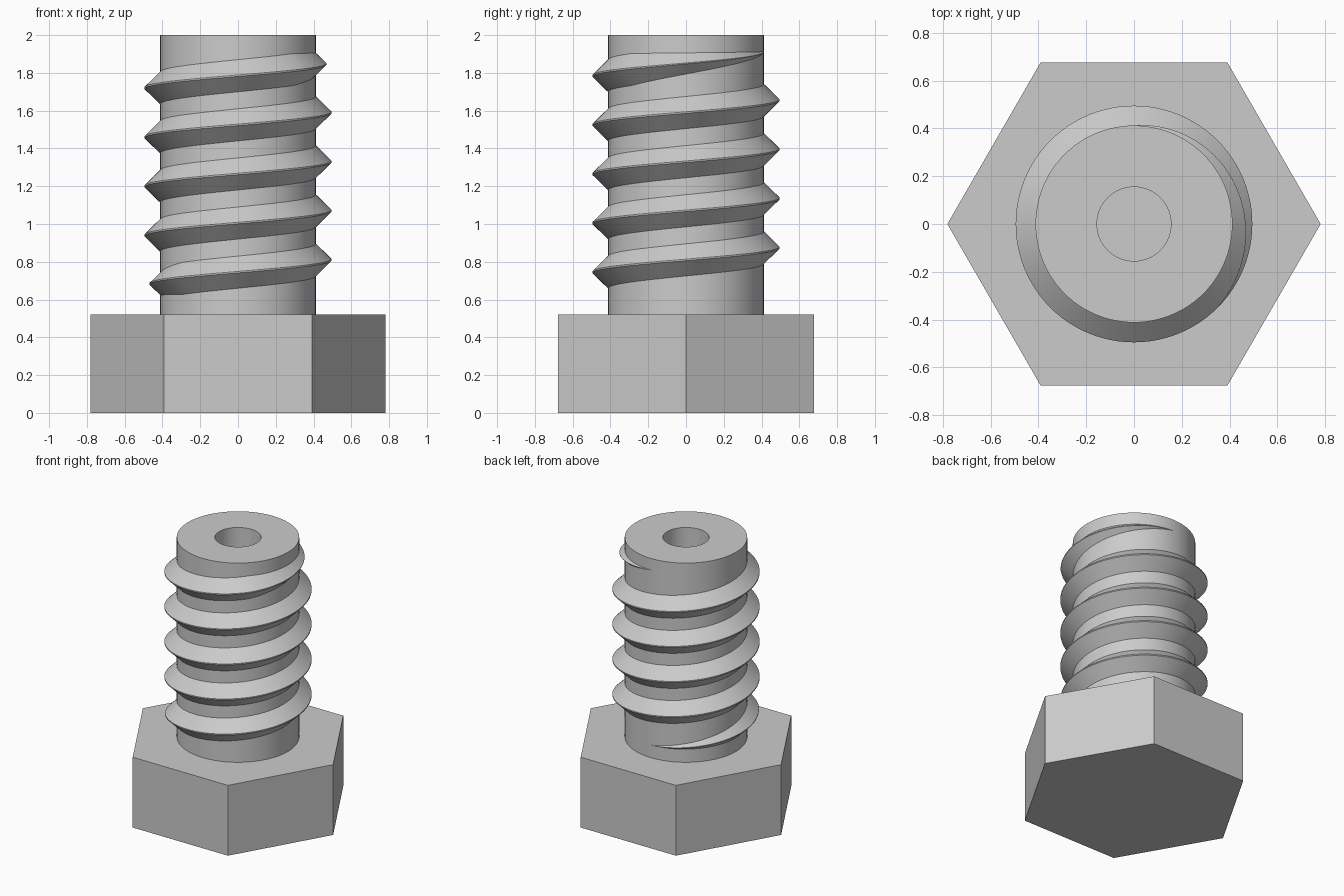
import bpy, bmesh, math

if "Cube" in bpy.data.objects:
    bpy.data.objects.remove(bpy.data.objects["Cube"])

SEG = 96            # facets per turn
HEAD_H = 0.522
CORE_R, HOLE_R, TOP = 0.412, 0.155, 2.0
PITCH, TURNS, START_Z = 0.26, 5, 0.615
DEPTH, CREST = 0.083, 0.004   # thread depth and half width of the crest
FADE = 135 / 360 * SEG        # run-out length at each thread end

steel = bpy.data.materials.new("steel grey")
steel.diffuse_color = (0.6, 0.6, 0.6, 1)
steel.use_nodes = True
steel.node_tree.nodes["Principled BSDF"].inputs["Base Color"].default_value = steel.diffuse_color


def finish(name, bm, smooth=True):
    bmesh.ops.recalc_face_normals(bm, faces=bm.faces)
    mesh = bpy.data.meshes.new(name)
    bm.to_mesh(mesh)
    bm.free()
    mesh.materials.append(steel)
    ob = bpy.data.objects.new(name, mesh)
    bpy.context.collection.objects.link(ob)
    if smooth:
        bpy.ops.object.select_all(action='DESELECT')
        ob.select_set(True)
        bpy.context.view_layer.objects.active = ob
        bpy.ops.object.shade_smooth_by_angle(angle=math.radians(30))


def ring(bm, r, z, n):
    return [bm.verts.new((r * math.cos(2 * math.pi * i / n),
                          r * math.sin(2 * math.pi * i / n), z)) for i in range(n)]


def bridge(bm, a, b):
    for i in range(len(a)):
        j = (i + 1) % len(a)
        bm.faces.new((a[i], a[j], b[j], b[i]))


# hexagonal head with corners on the x axis
bm = bmesh.new()
low, high = ring(bm, 0.781, 0, 6), ring(bm, 0.781, HEAD_H, 6)
bm.faces.new(low)
bm.faces.new(high)
bridge(bm, low, high)
finish("hex_head", bm, smooth=False)

# hollow shaft: outer wall, rim, bore wall, base ring
bm = bmesh.new()
rings = [ring(bm, r, z, SEG) for r, z in
         ((CORE_R, HEAD_H), (CORE_R, TOP), (HOLE_R, TOP), (HOLE_R, HEAD_H))]
for i in range(4):
    bridge(bm, rings[i], rings[(i + 1) % 4])
finish("shaft", bm)

# helical ridge starting and ending at the back, fading out at both ends
bm = bmesh.new()
last = SEG * TURNS
sections = []
for i in range(last + 1):
    k = min(1, i / FADE, (last - i) / FADE)
    k = max(k, 0.01)
    a = math.pi / 2 + 2 * math.pi * i / SEG
    z = START_Z + PITCH * i / SEG
    base, crest = (DEPTH + CREST) * k, CREST * k
    profile = ((CORE_R - 0.002, -base), (CORE_R + DEPTH * k, -crest),
               (CORE_R + DEPTH * k, crest), (CORE_R - 0.002, base))
    sections.append([bm.verts.new((r * math.cos(a), r * math.sin(a), z + dz))
                     for r, dz in profile])
for s, t in zip(sections, sections[1:]):
    bridge(bm, s, t)
bm.faces.new(sections[0])
bm.faces.new(sections[-1])
finish("thread", bm)
